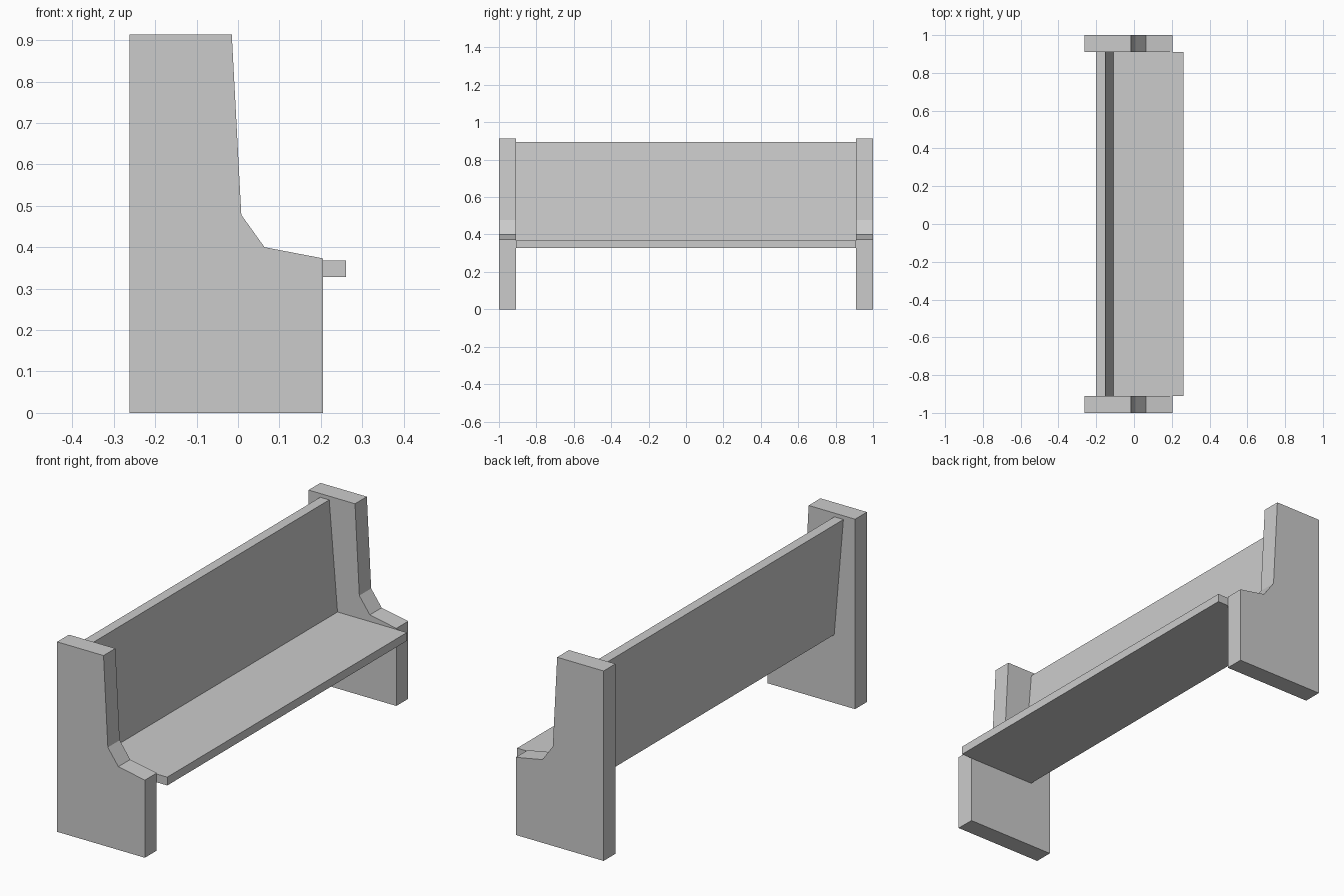
import bpy, bmesh

if "Cube" in bpy.data.objects:
    bpy.data.objects.remove(bpy.data.objects["Cube"])


def extrude_profile(name, profile, y0, y1):
    """Extrude an (x, z) outline along y into a solid object."""
    bm = bmesh.new()
    face = bm.faces.new([bm.verts.new((x, y0, z)) for x, z in profile])
    ext = bmesh.ops.extrude_face_region(bm, geom=[face])["geom"]
    moved = [v for v in ext if isinstance(v, bmesh.types.BMVert)]
    bmesh.ops.translate(bm, verts=moved, vec=(0, y1 - y0, 0))
    bmesh.ops.recalc_face_normals(bm, faces=bm.faces)
    mesh = bpy.data.meshes.new(name)
    bm.to_mesh(mesh)
    bm.free()
    obj = bpy.data.objects.new(name, mesh)
    bpy.context.collection.objects.link(obj)
    return obj


# End panels: tall at the back, stepping down to the armrest height
panel = [(-0.262, 0), (0.205, 0), (0.205, 0.373), (0.064, 0.40),
         (0.008, 0.478), (-0.015, 0.913), (-0.262, 0.913)]
end_panels = extrude_profile("end_panels", panel, 0.91, 1.0)
end_panels.modifiers.new("mirror", 'MIRROR').use_axis = (False, True, False)

# Seat and reclined backrest as one continuous board section
bench = [(-0.151, 0.328), (0.261, 0.328), (0.261, 0.368),
         (-0.108, 0.368), (-0.152, 0.895), (-0.20, 0.895)]
extrude_profile("seat_and_backrest", bench, -0.91, 0.91)
